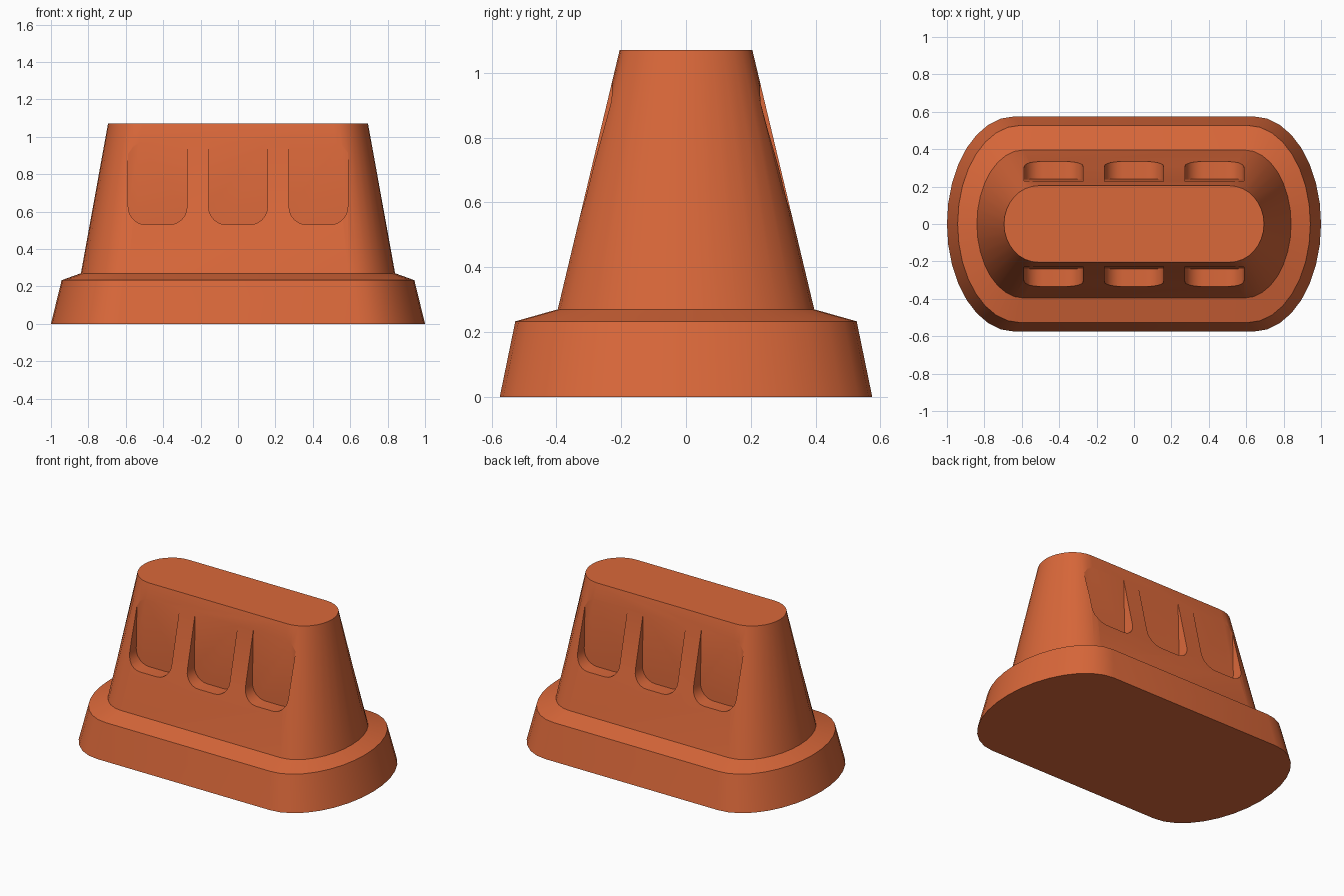
import bpy, bmesh, math

if "Cube" in bpy.data.objects:
    bpy.data.objects.remove(bpy.data.objects["Cube"])

orange = bpy.data.materials.new("orange")
orange.diffuse_color = (0.70, 0.138, 0.042, 1)
orange.use_nodes = True
orange.node_tree.nodes["Principled BSDF"].inputs["Base Color"].default_value = orange.diffuse_color


def loft(name, rings):
    """Closed solid skinned through rings that share a point count."""
    bm = bmesh.new()
    loops = [[bm.verts.new(p) for p in ring] for ring in rings]
    n = len(loops[0])
    for a, b in zip(loops, loops[1:]):
        for i in range(n):
            j = (i + 1) % n
            bm.faces.new((a[i], a[j], b[j], b[i]))
    bm.faces.new(loops[0][::-1])
    bm.faces.new(loops[-1])
    bmesh.ops.recalc_face_normals(bm, faces=bm.faces)
    mesh = bpy.data.meshes.new(name)
    bm.to_mesh(mesh)
    bm.free()
    mesh.materials.append(orange)
    ob = bpy.data.objects.new(name, mesh)
    bpy.context.collection.objects.link(ob)
    return ob


def outline(z, flat, length, width, steps=8):
    """Straight long sides with elliptical ends."""
    pts = []
    for side in (1, -1):
        for i in range(2 * steps + 1):
            t = -math.pi / 2 + math.pi * i / (2 * steps)
            pts.append((side * (flat + (length - flat) * math.cos(t)),
                        side * width * math.sin(t), z))
    return pts


def slot_profile(cx, half=0.157, low=0.53, high=1.15, r=0.095, steps=6):
    """U-shaped slot in x and z."""
    pts = [(cx + half, high), (cx - half, high)]
    for centre, start in ((cx - half + r, math.pi), (cx + half - r, 1.5 * math.pi)):
        for i in range(steps + 1):
            t = start + math.pi / 2 * i / steps
            pts.append((centre + r * math.cos(t), low + r + r * math.sin(t)))
    return pts


# Stepped, tapering body
body = loft("tapered_block", [
    outline(0.0, 0.64, 1.0, 0.575),
    outline(0.233, 0.61, 0.943, 0.527),
    outline(0.27, 0.59, 0.84, 0.396),
    outline(1.07, 0.51, 0.695, 0.205),
])

# Three finger slots on each long side, fading out near the top
for side in (-1, 1):
    for cx in (-0.43, 0, 0.43):
        prof = slot_profile(cx)
        cutter = loft("slot_cutter", [
            [(x, side * (0.24 - 0.027 * (z - 0.53)), z) for x, z in prof],
            [(x, side * 0.6, z) for x, z in prof],
        ])
        cutter.hide_render = True
        mod = body.modifiers.new("slot", 'BOOLEAN')
        mod.operation = 'DIFFERENCE'
        mod.solver = 'EXACT'
        mod.object = cutter
        bpy.context.view_layer.objects.active = body
        bpy.ops.object.modifier_apply(modifier=mod.name)
        bpy.data.objects.remove(cutter)

bpy.ops.object.select_all(action='DESELECT')
body.select_set(True)
bpy.context.view_layer.objects.active = body
bpy.ops.object.shade_smooth_by_angle(angle=math.radians(25))
